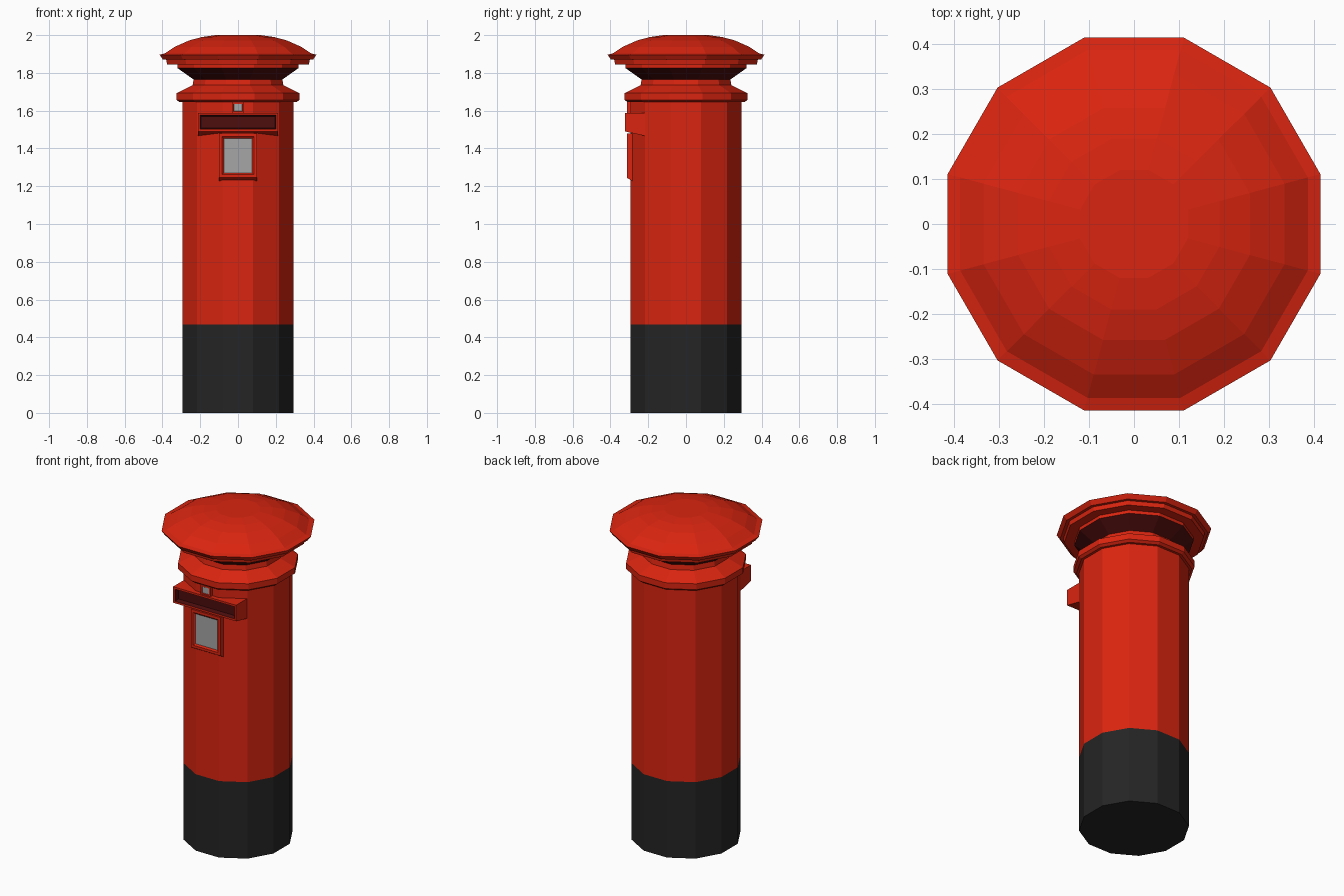
import bpy, bmesh, math

if "Cube" in bpy.data.objects:
    bpy.data.objects.remove(bpy.data.objects["Cube"])

def mat(name, r, g, b):
    m = bpy.data.materials.new(name)
    m.diffuse_color = (r, g, b, 1)
    m.use_nodes = True
    m.node_tree.nodes["Principled BSDF"].inputs["Base Color"].default_value = m.diffuse_color
    return m

RED = mat("red paint", 0.70, 0.018, 0.005)
BLACK = mat("black paint", 0.018, 0.018, 0.018)
DARK = mat("dark red", 0.075, 0.004, 0.004)
GREY = mat("grey plate", 0.38, 0.38, 0.38)

SIDES = 12

def finish(bm, name, mats):
    bmesh.ops.recalc_face_normals(bm, faces=bm.faces)
    me = bpy.data.meshes.new(name)
    bm.to_mesh(me)
    bm.free()
    for m in mats:
        me.materials.append(m)
    ob = bpy.data.objects.new(name, me)
    bpy.context.collection.objects.link(ob)
    return ob

def lathe(name, profile, material, bottom=False, top=False):
    """Twelve-sided turned part; radii are measured to the flats."""
    bm = bmesh.new()
    rings = []
    for r, z in profile:
        R = r / math.cos(math.pi / SIDES)
        rings.append([bm.verts.new((R * math.cos((i + .5) * math.tau / SIDES),
                                    R * math.sin((i + .5) * math.tau / SIDES), z))
                      for i in range(SIDES)])
    for a, b in zip(rings, rings[1:]):
        for i in range(SIDES):
            j = (i + 1) % SIDES
            bm.faces.new((a[i], a[j], b[j], b[i]))
    if bottom:
        bm.faces.new(rings[0][::-1])
    if top:
        bm.faces.new(rings[-1])
    return finish(bm, name, [material])

def framed_box(name, half, profile, border, depth, materials, rim=0):
    """Side profile (y, z) extruded across x; front face inset and sunk.
    The first two profile points are the front edge."""
    bm = bmesh.new()
    l = [bm.verts.new((-half, y, z)) for y, z in profile]
    r = [bm.verts.new((half, y, z)) for y, z in profile]
    n = len(profile)
    bm.faces.new(l)
    bm.faces.new(r[::-1])
    sides = [bm.faces.new((l[i], r[i], r[(i + 1) % n], l[(i + 1) % n])) for i in range(n)]
    bmesh.ops.recalc_face_normals(bm, faces=bm.faces)
    front = sides[0]
    bmesh.ops.inset_region(bm, faces=[front], thickness=border, use_even_offset=True)
    walls = bmesh.ops.inset_region(bm, faces=[front], thickness=max(rim, 0.001),
                                   depth=-depth, use_even_offset=True)["faces"]
    front.material_index = 1
    if len(materials) > 2:
        for f in walls:
            f.material_index = 2
    return finish(bm, name, materials)

# Column
lathe("base", [(0.295, 0), (0.295, 0.467)], BLACK, bottom=True)
lathe("body", [(0.295, 0.467), (0.295, 1.645)], RED)

# Collar and neck
lathe("collar", [(0.295, 1.645), (0.31, 1.645), (0.325, 1.657), (0.325, 1.693),
                 (0.24, 1.735), (0.235, 1.765)], RED)
lathe("cap_cove", [(0.235, 1.765), (0.32, 1.825)], DARK)

# Domed cap with stepped rim
lathe("cap", [(0.32, 1.825), (0.32, 1.845), (0.375, 1.845), (0.38, 1.87),
              (0.397, 1.87), (0.415, 1.896), (0.387, 1.903), (0.335, 1.938),
              (0.258, 1.972), (0.19, 1.99), (0.12, 2.0)], RED, top=True)

# Letter slot with a sloping underside
framed_box("letter_slot", 0.213, [(-0.323, 1.49), (-0.323, 1.588), (-0.21, 1.588), (-0.21, 1.465)],
           0.012, 0.026, [RED, DARK, DARK], rim=0.006)

# Notice frame with grey plate
framed_box("notice_frame", 0.1, [(-0.313, 1.245), (-0.313, 1.478), (-0.28, 1.478), (-0.28, 1.225)],
           0.016, 0.008, [RED, GREY], rim=0.009)

# Small plate above the slot
framed_box("small_plate", 0.033, [(-0.313, 1.586), (-0.313, 1.645), (-0.28, 1.645), (-0.28, 1.586)],
           0.009, 0.003, [RED, GREY], rim=0.002)
